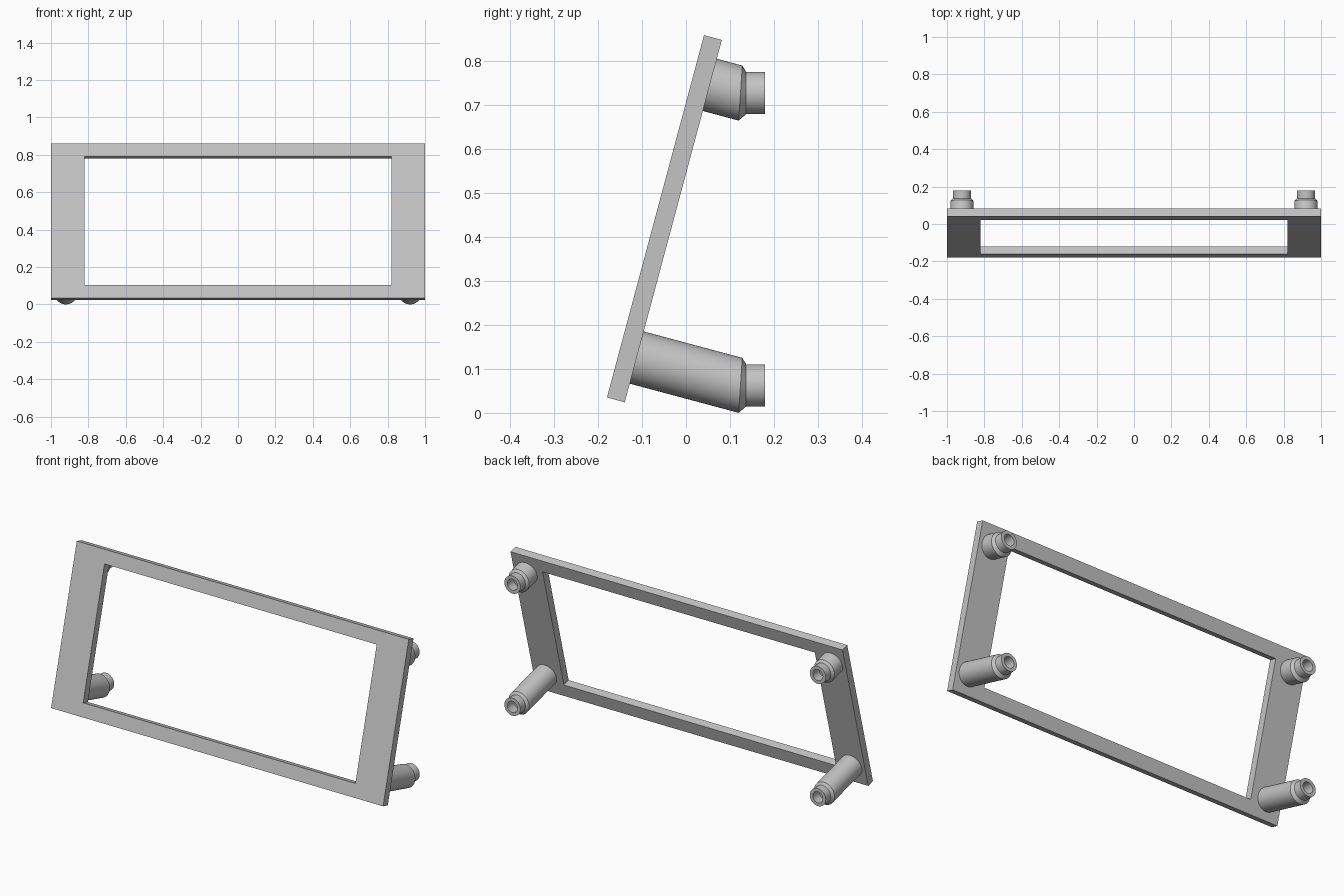
import bpy, bmesh, math
from mathutils import Vector

old = bpy.data.objects.get("Cube")
if old:
    bpy.data.objects.remove(old, do_unlink=True)

TILT = math.radians(15)
UP = Vector((0, math.sin(TILT), math.cos(TILT)))      # along the leaning frame
BACK = Vector((0, math.cos(TILT), -math.sin(TILT)))   # out of its rear face
CORNER = Vector((0, -0.18, 0.035))                    # front bottom edge
HEIGHT, THICK, BAR = 0.854, 0.042, 0.072
X = Vector((1, 0, 0))
Y = Vector((0, 1, 0))
SIDES = 48

grey = bpy.data.materials.new("Light grey")
grey.use_nodes = True
colour = (0.55, 0.55, 0.55, 1)
grey.diffuse_color = colour
grey.node_tree.nodes["Principled BSDF"].inputs["Base Color"].default_value = colour


def finish(bm, name):
    bmesh.ops.recalc_face_normals(bm, faces=bm.faces)
    mesh = bpy.data.meshes.new(name)
    bm.to_mesh(mesh)
    bm.free()
    mesh.materials.append(grey)
    obj = bpy.data.objects.new(name, mesh)
    bpy.context.collection.objects.link(obj)
    return obj


def skin(bm, a, b):
    """Join two vertex loops of equal length with quads."""
    for i in range(len(a)):
        j = (i + 1) % len(a)
        bm.faces.new((a[i], a[j], b[j], b[i]))


# Leaning frame with a rectangular opening
def rectangle(bm, half, low, high, depth):
    corners = ((-half, low), (half, low), (half, high), (-half, high))
    return [bm.verts.new(CORNER + X * x + UP * s + BACK * depth) for x, s in corners]


bm = bmesh.new()
loops = [rectangle(bm, 1, 0, HEIGHT, 0),
         rectangle(bm, 1, 0, HEIGHT, THICK),
         rectangle(bm, 0.82, BAR, HEIGHT - BAR, THICK),
         rectangle(bm, 0.82, BAR, HEIGHT - BAR, 0)]
for k in range(4):
    skin(bm, loops[k], loops[(k + 1) % 4])
finish(bm, "frame")


# Standoff: slanted post, chamfer, level hollow stub
def standoff(name, x, z):
    bm = bmesh.new()
    centre = Vector((x, 0.124, z))
    cut = Vector((0, 1, -0.065))
    angles = [2 * math.pi * i / SIDES for i in range(SIDES)]
    root, end = [], []
    for a in angles:
        p = centre + (X * math.cos(a) + UP * math.sin(a)) * 0.0615
        slide = (centre - p).dot(cut) / BACK.dot(cut)
        end.append(bm.verts.new(p + BACK * slide))
        to_plate = (CORNER - p).dot(BACK) + THICK - 0.004
        root.append(bm.verts.new(p + BACK * to_plate))
    rings = [root, end]
    for radius, y in ((0.048, 0.137), (0.048, 0.18), (0.03, 0.18), (0.03, 0.125)):
        c = Vector((x, y, z))
        rings.append([bm.verts.new(c + X * radius * math.cos(a)
                                   + Vector((0, 0, radius * math.sin(a))))
                      for a in angles])
    for a, b in zip(rings, rings[1:]):
        skin(bm, a, b)
    bm.faces.new(rings[0])
    bm.faces.new(rings[-1])
    obj = finish(bm, name)
    bpy.ops.object.select_all(action='DESELECT')
    obj.select_set(True)
    bpy.context.view_layer.objects.active = obj
    bpy.ops.object.shade_smooth_by_angle(angle=math.radians(25))


for side, x in (("left", 0.92), ("right", -0.92)):
    standoff("lower_standoff_" + side, x, 0.0627)
    standoff("upper_standoff_" + side, x, 0.728)
